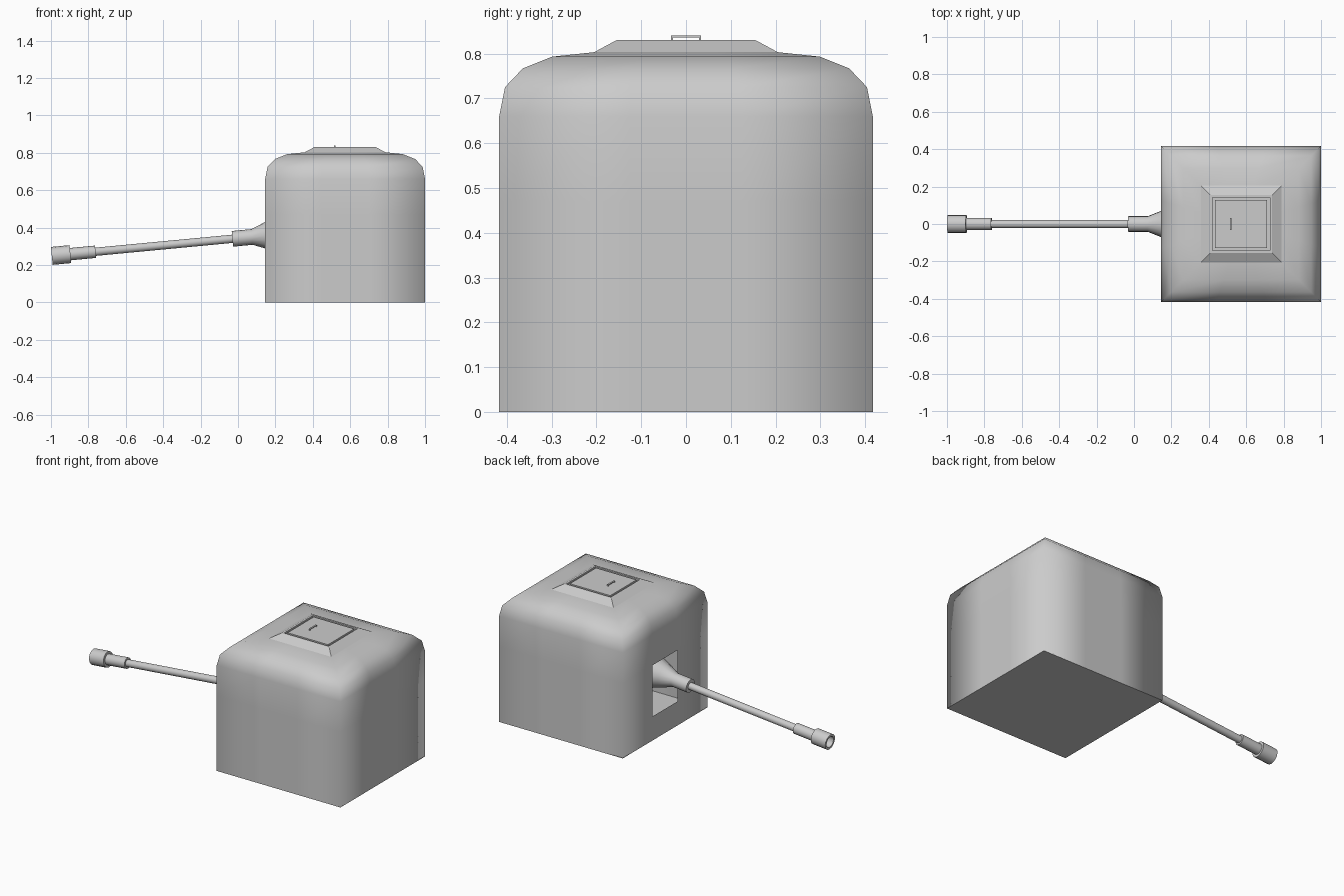
import bpy, bmesh
from math import cos, sin, pi, radians
from mathutils import Vector, Matrix

if "Cube" in bpy.data.objects:
    bpy.data.objects.remove(bpy.data.objects["Cube"])

X0, X1, Y = 0.145, 1.0, 0.417


def finish(name, bm, angle=None):
    me = bpy.data.meshes.new(name)
    bm.to_mesh(me)
    bm.free()
    ob = bpy.data.objects.new(name, me)
    bpy.context.collection.objects.link(ob)
    if angle is not None:
        bpy.ops.object.select_all(action='DESELECT')
        ob.select_set(True)
        bpy.context.view_layer.objects.active = ob
        bpy.ops.object.shade_smooth_by_angle(angle=radians(angle))
    return ob


def square_loft(bm, profile, splits=(0,), skip=None, cap=False):
    """Stack rectangular rings given as (inset, z), bridged with outward faces."""
    rings = []
    for d, z in profile:
        c = [Vector(p) for p in ((X0 + d, -Y + d, z), (X1 - d, -Y + d, z),
                                 (X1 - d, Y - d, z), (X0 + d, Y - d, z))]
        rings.append([bm.verts.new(c[i].lerp(c[(i + 1) % 4], t))
                      for i in range(4) for t in splits])
    n = len(rings[0])
    for k in range(len(rings) - 1):
        a, b = rings[k], rings[k + 1]
        for i in range(n):
            if (k, i) != skip:
                j = (i + 1) % n
                bm.faces.new((a[i], a[j], b[j], b[i]))
    if cap:
        bm.faces.new(rings[-1])


def box(name, lo, hi):
    bm = bmesh.new()
    lo, hi = Vector(lo), Vector(hi)
    bmesh.ops.create_cube(bm, size=1, matrix=Matrix.Translation((lo + hi) / 2)
                          @ Matrix.Diagonal((*(hi - lo), 1)))
    return finish(name, bm)


def lathe(name, profile, sides=16):
    """Revolve (distance, radius) points about the tilted gun axis."""
    t = radians(5.4)
    start = Vector((-0.9955, 0, 0.249))
    axis, up, side = Vector((cos(t), 0, sin(t))), Vector((-sin(t), 0, cos(t))), Vector((0, 1, 0))
    bm = bmesh.new()
    rings = []
    for s, r in profile:
        rings.append([bm.verts.new(start + axis * s + r * (up * cos(2 * pi * i / sides)
                      + side * sin(2 * pi * i / sides))) for i in range(sides)])
    for a, b in zip(rings, rings[1:]):
        for i in range(sides):
            j = (i + 1) % sides
            bm.faces.new((a[i], a[j], b[j], b[i]))
    bm.faces.new(rings[0])
    bm.faces.new(rings[-1])
    bmesh.ops.recalc_face_normals(bm, faces=bm.faces)
    return finish(name, bm, 40)


# rounded shell with a square gun opening in the -x wall
bm = bmesh.new()
square_loft(bm, [(0, 0), (0, .15), (0, .47), (0, .66), (.013, .725), (.053, .767),
                 (.118, .793), (.212, .803)], splits=(0, .35, .65), skip=(1, 10))
finish("bunker_shell", bm, 180)

# floor slab
box("floor", (X0, -Y, 0), (X1, Y, .003))

# raised hatch frame with a grooved lid
bm = bmesh.new()
square_loft(bm, [(.212, .803), (.262, .83), (.274, .83), (.274, .82),
                 (.288, .82), (.288, .83)], cap=True)
finish("roof_hatch", bm)

# hatch handle
box("handle_grip", (.512, -.033, .836), (.522, .033, .84))
for s in (-1, 1):
    box("handle_post", (.512, s * .031 - .002, .828), (.522, s * .031 + .002, .836))

# gun parts, muzzle to mount
lathe("muzzle", [(.09, .034), (0, .034), (0, .048), (.1, .048), (.1, .03)])
lathe("muzzle_collar", [(.095, .033), (.235, .033)])
lathe("gun_barrel", [(.2, .022), (.98, .022)])
lathe("barrel_mount", [(.97, .042), (1.075, .042), (1.145, .07), (1.24, .105)])
